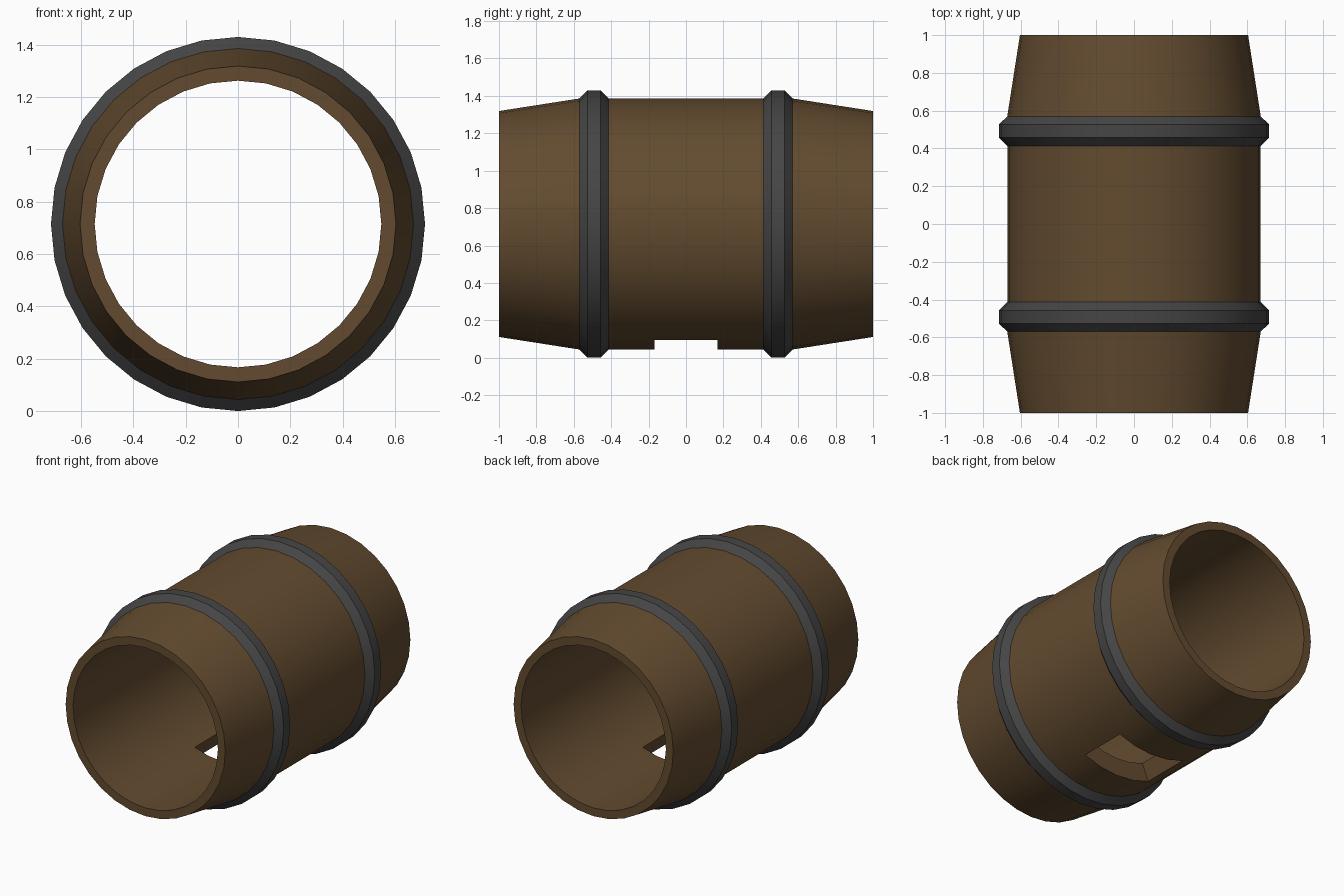
import bpy, bmesh, math

if "Cube" in bpy.data.objects:
    bpy.data.objects.remove(bpy.data.objects["Cube"])

SIDES = 32
CENTRE_Z = 0.715
KINK = 0.57      # where the taper starts, hidden under the bands
HOLE = 0.168     # half length of the bung hole


def material(name, rgb):
    m = bpy.data.materials.new(name)
    m.diffuse_color = (*rgb, 1)
    m.use_nodes = True
    m.node_tree.nodes["Principled BSDF"].inputs["Base Color"].default_value = m.diffuse_color
    return m


wood = material("brown wood", (0.125, 0.071, 0.029))
iron = material("dark iron", (0.06, 0.06, 0.06))


def lathe(name, profile, mat, hole=False):
    """Revolve a closed (y, radius) profile around the y axis."""
    bm = bmesh.new()
    rings = []
    for y, r in profile:
        ring = []
        for i in range(SIDES):
            a = 2 * math.pi * i / SIDES
            ring.append(bm.verts.new((r * math.sin(a), y, CENTRE_Z - r * math.cos(a))))
        rings.append(ring)
    for k in range(len(rings)):
        a, b = rings[k], rings[(k + 1) % len(rings)]
        for i in range(SIDES):
            j = (i + 1) % SIDES
            bm.faces.new((a[i], a[j], b[j], b[i]))

    # rectangular bung hole through the underside, four segments wide
    if hole:
        gone = []
        for f in bm.faces:
            c = f.calc_center_median()
            flat = all(abs(v.co.y) < HOLE + 0.001 for v in f.verts)
            if flat and CENTRE_Z - c.z > abs(c.x) / math.tan(math.radians(22.5)):
                gone.append(f)
        bmesh.ops.delete(bm, geom=gone, context='FACES')
        rim = [e for e in bm.edges if e.is_boundary]
        bmesh.ops.bridge_loops(bm, edges=rim)

    bmesh.ops.recalc_face_normals(bm, faces=bm.faces[:])
    for f in bm.faces:
        f.smooth = True
    for e in bm.edges:
        at_kink = all(abs(abs(v.co.y) - KINK) < 0.001 for v in e.verts)
        e.smooth = e.calc_face_angle(0) < math.radians(30) and not at_kink

    mesh = bpy.data.meshes.new(name)
    bm.to_mesh(mesh)
    bm.free()
    mesh.materials.append(mat)
    obj = bpy.data.objects.new(name, mesh)
    bpy.context.collection.objects.link(obj)
    return obj


# hollow barrel body with tapered ends and a straight bore
lathe("barrel_body", [
    (-1, 0.604), (-KINK, 0.671), (-HOLE, 0.671), (HOLE, 0.671), (KINK, 0.671), (1, 0.604),
    (1, 0.548), (HOLE, 0.548), (-HOLE, 0.548), (-1, 0.548)], wood, hole=True)

# two bevelled iron bands
for side, label in ((-1, "front"), (1, "back")):
    c = side * 0.492
    lathe(label + "_band", [
        (c - 0.078, 0.66), (c - 0.078, 0.671), (c - 0.035, 0.715),
        (c + 0.035, 0.715), (c + 0.078, 0.671), (c + 0.078, 0.66)], iron)
